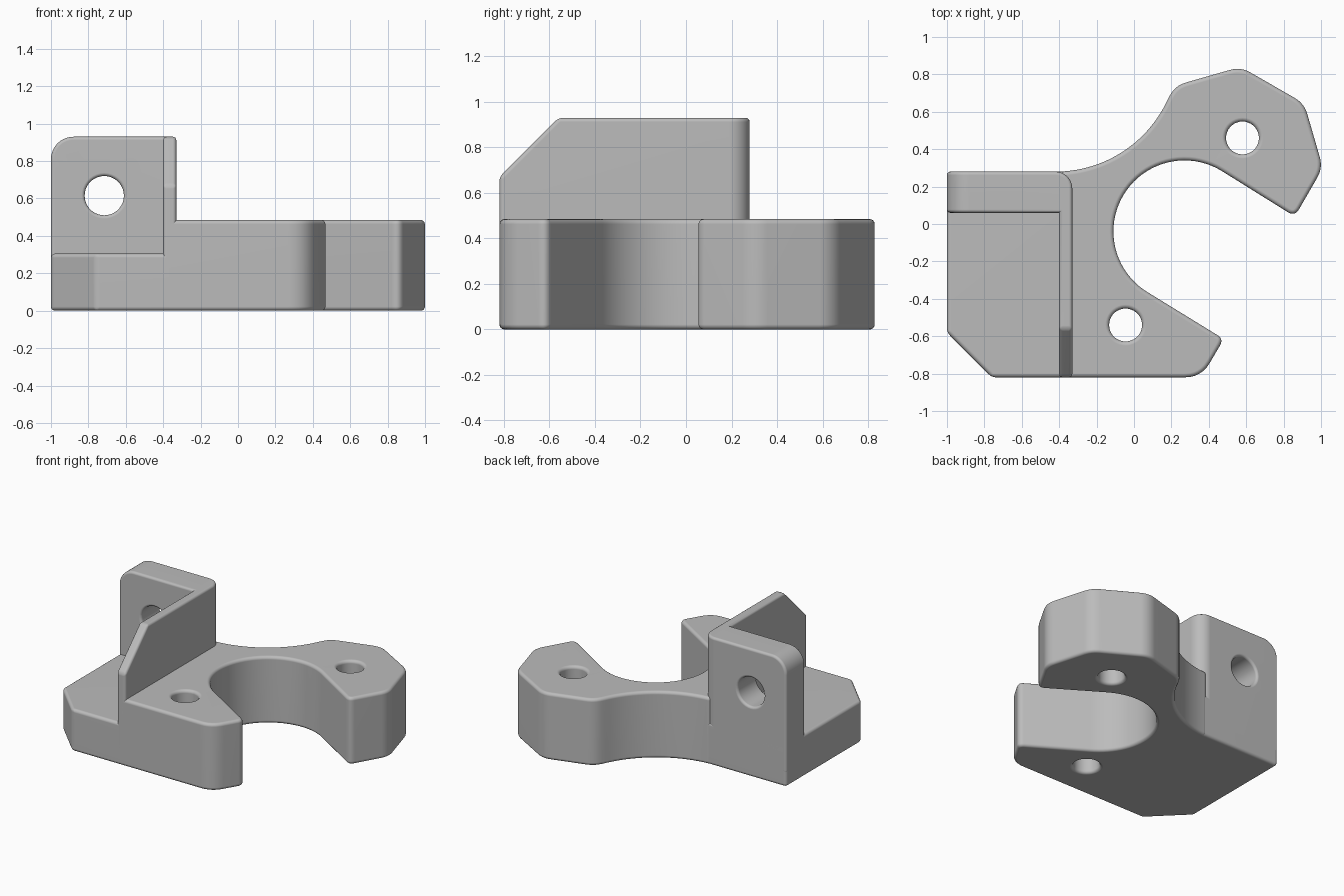
import bpy, bmesh, math
from mathutils import Vector

cube = bpy.data.objects.get("Cube")
if cube:
    bpy.data.objects.remove(cube, do_unlink=True)

grey = bpy.data.materials.new("plain grey")
grey.use_nodes = True
grey.diffuse_color = (0.5, 0.5, 0.5, 1)
grey.node_tree.nodes["Principled BSDF"].inputs["Base Color"].default_value = (0.5, 0.5, 0.5, 1)


def arc(cx, cy, r, start, end, n=24):
    angles = [math.radians(start + (end - start) * i / n) for i in range(n + 1)]
    return [(cx + r * math.cos(a), cy + r * math.sin(a)) for a in angles]


def rounded(prev, corner, nxt, d):
    """Round one corner, starting d away from it on both sides."""
    a, p, b = Vector(prev), Vector(corner), Vector(nxt)
    s, e = p + (a - p).normalized() * d, p + (b - p).normalized() * d
    ts = [i / 6 for i in range(7)]
    return [tuple(s * (1 - t) ** 2 + p * 2 * t * (1 - t) + e * t * t) for t in ts]


def prism(name, outline, low, high, axis="Z"):
    """Extrude a closed outline along an axis."""
    place = {"Z": lambda u, v, w: (u, v, w),
             "Y": lambda u, v, w: (u, w, v),
             "X": lambda u, v, w: (w, u, v)}[axis]
    bm = bmesh.new()
    face = bm.faces.new([bm.verts.new(place(u, v, low)) for u, v in outline])
    top = bmesh.ops.extrude_face_region(bm, geom=[face])["geom"]
    verts = [g for g in top if isinstance(g, bmesh.types.BMVert)]
    bmesh.ops.translate(bm, verts=verts, vec=place(0, 0, high - low))
    bmesh.ops.recalc_face_normals(bm, faces=bm.faces)
    mesh = bpy.data.meshes.new(name)
    bm.to_mesh(mesh)
    bm.free()
    obj = bpy.data.objects.new(name, mesh)
    bpy.context.collection.objects.link(obj)
    return obj


def select(obj):
    bpy.ops.object.select_all(action="DESELECT")
    obj.select_set(True)
    bpy.context.view_layer.objects.active = obj


def cut(obj, cutter):
    select(obj)
    mod = obj.modifiers.new("cut", "BOOLEAN")
    mod.operation, mod.solver, mod.object = "DIFFERENCE", "EXACT", cutter
    bpy.ops.object.modifier_apply(modifier=mod.name)
    bpy.data.objects.remove(cutter, do_unlink=True)


def finish(obj, fillet=0.022):
    """Fillet the sharp outer edges, then shade and colour."""
    bm = bmesh.new()
    bm.from_mesh(obj.data)
    bmesh.ops.remove_doubles(bm, verts=bm.verts, dist=0.0002)
    sharp = [e for e in bm.edges if e.is_manifold
             and e.calc_face_angle_signed(0) > math.radians(28)]
    bmesh.ops.bevel(bm, geom=sharp, offset=fillet, segments=4, profile=0.5,
                    affect="EDGES", clamp_overlap=False)
    bm.to_mesh(obj.data)
    bm.free()
    obj.data.materials.clear()
    obj.data.materials.append(grey)
    for poly in obj.data.polygons:
        poly.material_index = 0
    select(obj)
    bpy.ops.object.shade_smooth_by_angle(angle=math.radians(30))
    obj.modifiers.new("even shading", "WEIGHTED_NORMAL").keep_sharp = True


# Thick hook-shaped body: outer curve, angular head, round mouth, lower arm
head = [(0.18, 0.665), (0.22, 0.74), (0.57, 0.84), (0.91, 0.645), (1.01, 0.3), (0.86, 0.04), (0.466, 0.286)]
arm = [(0.074, -0.366), (0.48, -0.615), (0.36, -0.82), (-0.39, -0.82)]
outline = [(-0.39, 0.281)] + arc(-0.42, 0.94, 0.66, -85, -24.6)
for i, d in zip(range(1, 6), (0.06, 0.06, 0.06, 0.06, 0.045)):
    outline += rounded(head[i - 1], head[i], head[i + 1], d)
outline += arc(0.27, -0.04, 0.38, 59, 239, 40)
for i, d in ((1, 0.04), (2, 0.09)):
    outline += rounded(arm[i - 1], arm[i], arm[i + 1], d)
outline.append(arm[-1])
body = prism("hook_body", outline, 0, 0.485)
for x, y in ((0.58, 0.46), (-0.045, -0.54)):
    cut(body, prism("bolt_hole", arc(x, y, 0.088, 0, 350, 35), -0.2, 0.8))
finish(body)

# Thin plate with a clipped corner
plate = prism("low_plate", [(-1, 0.28), (-1, -0.58), (-0.76, -0.82),
                            (-0.2, -0.82), (-0.2, 0.28)], 0, 0.305)
finish(plate)

# L-shaped upright: back wall plus side wall
wall_outline = [(-1, 0.28), (-1, 0.06), (-0.4, 0.06), (-0.4, -0.82), (-0.33, -0.82)]
wall_outline += arc(-0.42, 0.19, 0.09, 0, 90, 10)
wall = prism("upright_wall", wall_outline, 0.1, 0.93)
cut(wall, prism("slope_cutter", [(-0.92, 0.57), (-0.46, 1.03), (-0.92, 1.03)], -0.6, -0.1, "X"))
corner = arc(-0.88, 0.81, 0.12, 180, 90, 10) + [(-0.88, 1.1), (-1.1, 1.1), (-1.1, 0.81)]
cut(wall, prism("corner_cutter", corner, -0.1, 0.5, "Y"))
cut(wall, prism("wall_hole", arc(-0.715, 0.615, 0.105, 0, 350, 35), -0.1, 0.5, "Y"))
finish(wall, 0.018)
